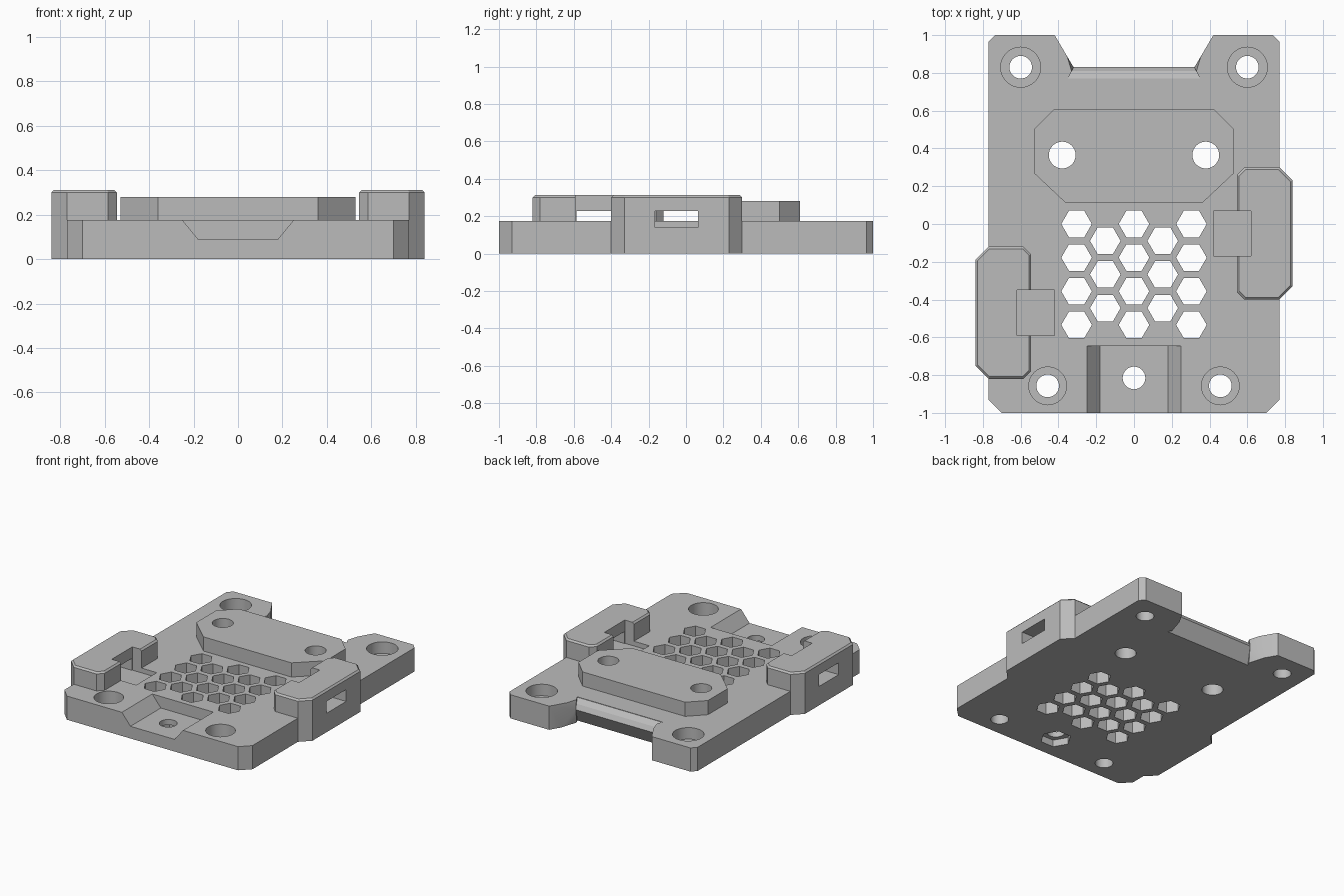
import bpy, bmesh, math

if "Cube" in bpy.data.objects:
    bpy.data.objects.remove(bpy.data.objects["Cube"], do_unlink=True)

grey = bpy.data.materials.new("plain grey")
grey.use_nodes = True
colour = (0.5, 0.5, 0.5, 1)
grey.diffuse_color = colour
for node in grey.node_tree.nodes:
    if node.type == 'BSDF_PRINCIPLED':
        node.inputs["Base Color"].default_value = colour

TOP = 0.175


def finish(name, bm):
    bmesh.ops.recalc_face_normals(bm, faces=bm.faces)
    mesh = bpy.data.meshes.new(name)
    bm.to_mesh(mesh)
    bm.free()
    mesh.materials.append(grey)
    ob = bpy.data.objects.new(name, mesh)
    bpy.context.collection.objects.link(ob)
    return ob


def prism(name, outline, z0, z1, bevel=0):
    """Extrude an xy outline upwards, optionally bevelling the top rim."""
    bm = bmesh.new()
    low = [bm.verts.new((x, y, z0)) for x, y in outline]
    high = [bm.verts.new((x, y, z1)) for x, y in outline]
    n = len(outline)
    bm.faces.new(low)
    top = bm.faces.new(high)
    for i in range(n):
        j = (i + 1) % n
        bm.faces.new((low[i], low[j], high[j], high[i]))
    if bevel:
        bmesh.ops.bevel(bm, geom=list(top.edges), offset=bevel, segments=1, affect='EDGES')
    return finish(name, bm)


def ring(x, y, r, sides):
    return [(x + r * math.cos(math.tau * i / sides), y + r * math.sin(math.tau * i / sides))
            for i in range(sides)]


def box(name, x0, x1, y0, y1, z0, z1):
    return prism(name, [(x0, y0), (x1, y0), (x1, y1), (x0, y1)], z0, z1)


def mirrored(half):
    return half + [(-x, y) for x, y in reversed(half)]


def combine(tool, operation='DIFFERENCE'):
    mod = plate.modifiers.new("combine", 'BOOLEAN')
    mod.operation = operation
    mod.solver = 'EXACT'
    mod.object = tool
    bpy.context.view_layer.objects.active = plate
    bpy.ops.object.modifier_apply(modifier=mod.name)
    bpy.data.objects.remove(tool, do_unlink=True)


def drill(x, y, r, z0=-0.1, z1=0.5, sides=32):
    combine(prism("drill", ring(x, y, r, sides), z0, z1))


# Plate with chamfered corners
plate = prism("base_plate", mirrored([(0.70, -1), (0.77, -0.93), (0.77, 0.965), (0.735, 1)]), 0, TOP)

# Rear notch: flared sides and a lip that is undercut below
bm = bmesh.new()
half_ring = [(0.42, 1, 0.3), (0.35, 0.77, 0.3), (0.35, 0.77, 0.172), (0.337, 0.81, 0.145),
             (0.32, 0.83, 0.11), (0.35, 0.77, 0), (0.35, 0.77, -0.1), (0.42, 1, -0.1)]
outer = [(0.42, 1.1, -0.1), (0.42, 1.1, 0.3)]
loops = []
for s in (1, -1):
    vs = [bm.verts.new((s * x, y, z)) for x, y, z in half_ring + outer]
    lip = vs[4]
    for a, b in ((0, 1), (1, 2), (2, 3), (5, 6), (6, 7), (7, 0)):
        bm.faces.new((lip, vs[a], vs[b]))
    bm.faces.new((vs[0], vs[7], vs[8], vs[9]))
    loops.append(vs)
a, b = loops
for i in range(len(a)):
    j = (i + 1) % len(a)
    bm.faces.new((a[i], a[j], b[j], b[i]))
combine(finish("notch", bm))

# Raised mounting pad
pad = mirrored([(0.36, 0.11), (0.53, 0.27), (0.53, 0.50), (0.42, 0.61)])
combine(prism("raised_pad", pad, 0.1, 0.28), 'UNION')

# Side clips, the second one turned half round
for s, cy in ((1, -0.05), (-1, -0.47)):
    quarter = [(0.585, -0.35), (0.77, -0.35), (0.84, -0.28), (0.84, 0.28),
               (0.77, 0.35), (0.585, 0.35), (0.545, 0.31), (0.545, -0.31)]
    outline = [(s * x, cy + s * y) for x, y in quarter]
    combine(prism("side_clip", outline, 0, 0.312, 0.012), 'UNION')
for s, cy in ((1, -0.05), (-1, -0.47)):
    x0, x1 = sorted((s * 0.42, s * 0.62))
    combine(box("clip_recess", x0, x1, cy - 0.12, cy + 0.12, 0.14, 0.5))
    x0, x1 = sorted((s * 0.60, s * 0.95))
    combine(box("clip_slot", x0, x1, cy - 0.115, cy + 0.115, 0.14, 0.228))

# Sloped front recess with a screw hole and hexagonal nut pocket
bm = bmesh.new()
ends = []
for y in (-1.1, -0.645):
    ends.append([bm.verts.new((x, y, z)) for x, z in
                 ((-0.18, 0.09), (0.18, 0.09), (0.25, TOP), (0.25, 0.4), (-0.25, 0.4), (-0.25, TOP))])
    bm.faces.new(ends[-1])
for i in range(6):
    j = (i + 1) % 6
    bm.faces.new((ends[0][i], ends[0][j], ends[1][j], ends[1][i]))
combine(finish("front_recess", bm))
drill(0, -0.815, 0.06)
drill(0, -0.815, 0.105, -0.1, 0.05, 6)

# Corner screw holes with counterbores, and pad holes
for s in (1, -1):
    drill(s * 0.6, 0.83, 0.06)
    drill(s * 0.6, 0.83, 0.106, 0.09)
    drill(s * 0.457, -0.857, 0.06)
    drill(s * 0.457, -0.857, 0.1, 0.07)
    drill(s * 0.38, 0.365, 0.071)

# Honeycomb vents
for column in range(-2, 3):
    odd = column % 2
    for row in range(3 if odd else 4):
        drill(column * 0.152, -0.178 * row - 0.089 * odd, 0.081, sides=6)

# Smooth hole walls, crisp edges elsewhere
bpy.ops.object.select_all(action='DESELECT')
plate.select_set(True)
bpy.context.view_layer.objects.active = plate
bpy.ops.object.shade_smooth_by_angle(angle=math.radians(20))
